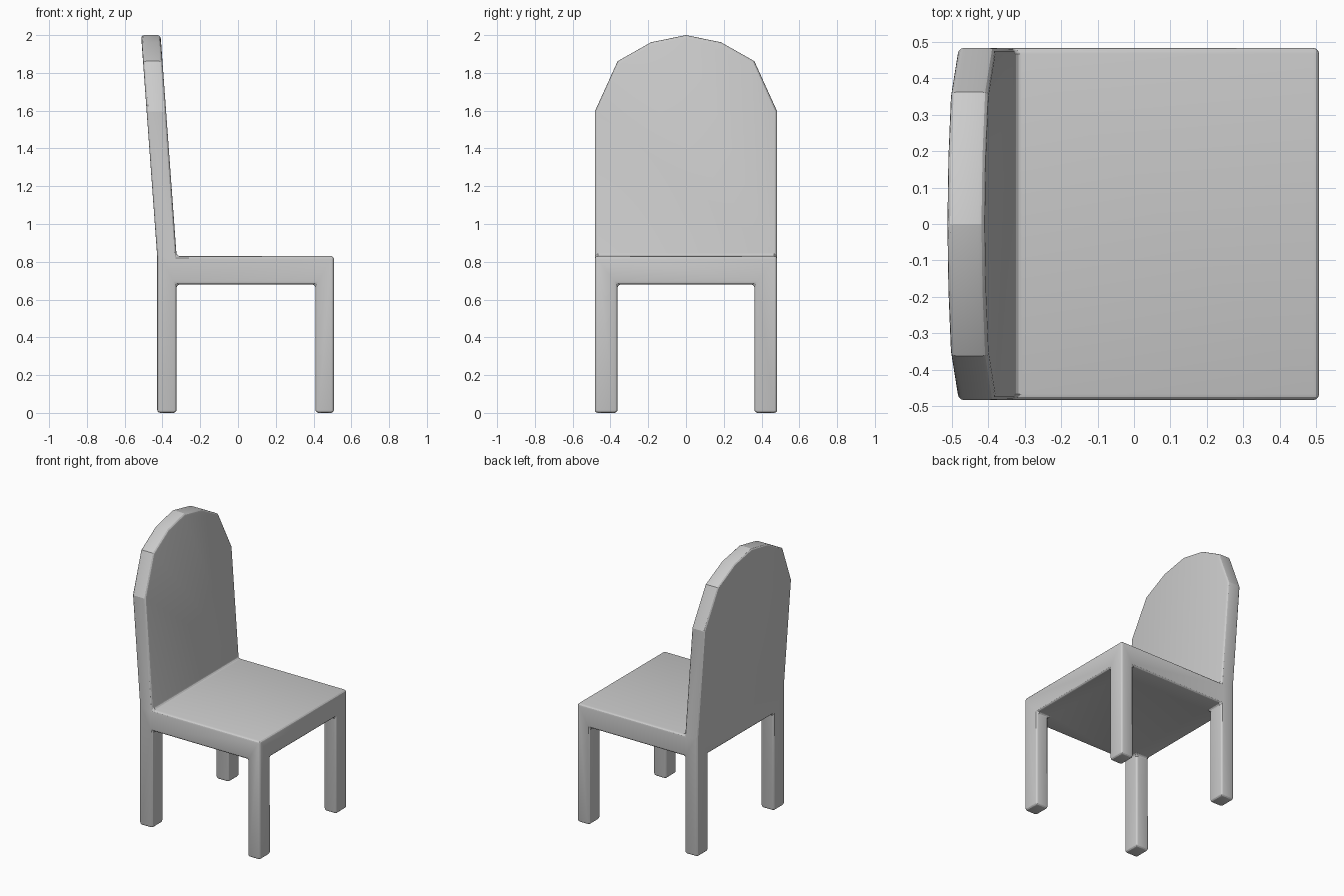
import bpy, bmesh
from math import radians

if "Cube" in bpy.data.objects:
    bpy.data.objects.remove(bpy.data.objects["Cube"])

# Cut lines shared by legs, seat and backrest
xs = [-0.428, -0.325, 0.41, 0.508]
ys = [-0.483, -0.362, -0.185, 0.0, 0.185, 0.362, 0.483]
zs = [0.0, 0.68, 0.83]
arch = [1.595, 1.862, 1.962, 2.0, 1.962, 1.862, 1.595]   # backrest outline height per y cut
lean = 0.085 / 1.17


def solid(i, j, k):
    if not (0 <= i < 3 and 0 <= j < 6 and 0 <= k < 3):
        return False
    if k == 0:                       # four corner legs
        return i in (0, 2) and j in (0, 5)
    return k == 1 or i == 0          # full seat, backrest on the rear row


def point(i, j, k):
    z = zs[k] if k < 3 else arch[j]
    return (xs[i] - lean * max(0.0, z - zs[2]), ys[j], z)


# One-piece chair: skin of the filled cells
bm = bmesh.new()
verts = {}


def vert(key):
    if key not in verts:
        verts[key] = bm.verts.new(point(*key))
    return verts[key]


for i in range(3):
    for j in range(6):
        for k in range(3):
            if not solid(i, j, k):
                continue
            for axis in range(3):
                for side in (0, 1):
                    near = [i, j, k]
                    near[axis] += 1 if side else -1
                    if solid(*near):
                        continue
                    a, b = [n for n in range(3) if n != axis]
                    quad = []
                    for da, db in ((0, 0), (1, 0), (1, 1), (0, 1)):
                        key = [i, j, k]
                        key[axis] += side
                        key[a] += da
                        key[b] += db
                        quad.append(vert(tuple(key)))
                    bm.faces.new(quad)

bmesh.ops.recalc_face_normals(bm, faces=bm.faces)
# Merge flat areas so the rounding runs cleanly
bmesh.ops.dissolve_limit(bm, angle_limit=radians(1), verts=bm.verts, edges=bm.edges)

mesh = bpy.data.meshes.new("chair")
bm.to_mesh(mesh)
bm.free()
chair = bpy.data.objects.new("chair", mesh)
bpy.context.collection.objects.link(chair)

# Soft rounding on the right-angled edges only
bevel = chair.modifiers.new("rounding", 'BEVEL')
bevel.width = 0.017
bevel.segments = 3
bevel.limit_method = 'ANGLE'
bevel.angle_limit = radians(50)

bpy.context.view_layer.objects.active = chair
chair.select_set(True)
bpy.ops.object.modifier_apply(modifier=bevel.name)
bpy.ops.object.shade_smooth_by_angle(angle=radians(20))
